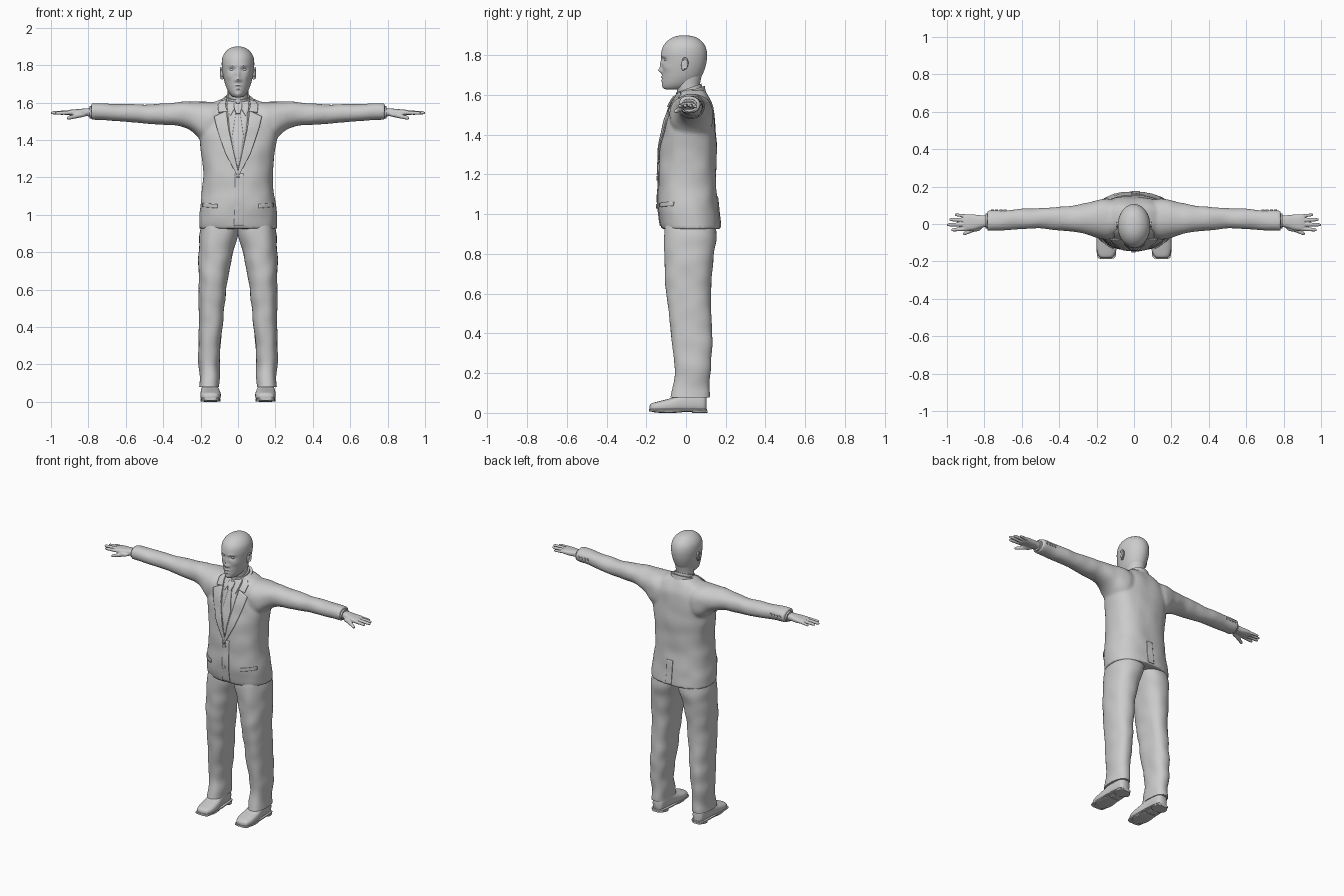
import bpy, bmesh, math
from mathutils import Vector, Matrix, noise
from mathutils.bvhtree import BVHTree


def dense(secs, k):
    # Catmull-Rom interpolation of the section tuples
    out, n = [], len(secs)
    for i in range(n - 1):
        q = [secs[max(i - 1, 0)], secs[i], secs[i + 1], secs[min(i + 2, n - 1)]]
        for j in range(k):
            t = j / k
            out.append([0.5 * (2 * b + (c - a) * t + (2 * a - 5 * b + 4 * c - d) * t * t
                               + (3 * b - a - 3 * c + d) * t ** 3) for a, b, c, d in zip(*q)])
    return out + [list(secs[-1])]


def loft(bm, secs, axis='z', p=1.0, seg=40, k=5, wob=0.0, sx=1):
    # section = (position on axis, min and max of the two other axes)
    rings = []
    for t, a0, a1, b0, b1 in dense(secs, k):
        ring = []
        for i in range(seg):
            w = 2 * math.pi * i / seg
            c, s = math.cos(w), math.sin(w)
            da = (a1 - a0) / 2 * math.copysign(abs(c) ** p, c)
            db = (b1 - b0) / 2 * math.copysign(abs(s) ** p, s)
            a, b = (a0 + a1) / 2 + da, (b0 + b1) / 2 + db
            co = {'z': (a, b, t), 'x': (t, a, b), 'y': (a, t, b)}[axis]
            if wob:
                f = noise.noise(Vector(co) * 11) * wob
                a, b = a + f * c, b + f * s
                co = {'z': (a, b, t), 'x': (t, a, b), 'y': (a, t, b)}[axis]
            ring.append(bm.verts.new((co[0] * sx, co[1], co[2])))
        rings.append(ring)
    for r, q in zip(rings, rings[1:]):
        for i in range(seg):
            j = (i + 1) % seg
            bm.faces.new((r[i], r[j], q[j], q[i]))
    bm.faces.new(rings[0])
    bm.faces.new(rings[-1])


def make(name, bm, mirror=False, voxel=0, smooth=0):
    bmesh.ops.recalc_face_normals(bm, faces=bm.faces)
    me = bpy.data.meshes.new(name)
    bm.to_mesh(me)
    bm.free()
    ob = bpy.data.objects.new(name, me)
    bpy.context.collection.objects.link(ob)
    for f in me.polygons:
        f.use_smooth = True
    if voxel:
        m = ob.modifiers.new("fuse", 'REMESH')
        m.mode, m.voxel_size, m.use_smooth_shade = 'VOXEL', voxel, True
    if smooth:
        m = ob.modifiers.new("soften", 'SMOOTH')
        m.factor, m.iterations = 0.5, smooth
    if mirror:
        ob.modifiers.new("mirror", 'MIRROR').use_mirror_merge = False
    return ob


def simple(name, secs, axis='z', mirror=False, **kw):
    bm = bmesh.new()
    loft(bm, secs, axis, **kw)
    return make(name, bm, mirror)


# jacket: torso and both sleeves fused
bm = bmesh.new()
loft(bm, [(.925, -.21, .21, -.122, .175), (.96, -.208, .208, -.132, .172), (1.03, -.204, .204, -.14, .163),
          (1.12, -.192, .192, -.14, .154), (1.2, -.187, .187, -.138, .152), (1.3, -.192, .192, -.132, .153),
          (1.38, -.204, .204, -.124, .152), (1.46, -.212, .212, -.107, .148), (1.53, -.195, .195, -.085, .14),
          (1.58, -.155, .155, -.056, .122), (1.61, -.11, .11, -.035, .105), (1.63, -.06, .06, -.01, .09)],
     p=.82, seg=64, wob=.006)
for s in (1, -1):
    loft(bm, [(.05, -.04, .11, 1.42, 1.6), (.13, -.08, .14, 1.38, 1.605), (.19, -.078, .133, 1.395, 1.605),
              (.24, -.062, .116, 1.44, 1.604), (.3, -.046, .102, 1.472, 1.602), (.4, -.034, .092, 1.482, 1.594),
              (.5, -.027, .084, 1.49, 1.588), (.6, -.03, .078, 1.498, 1.59), (.7, -.034, .074, 1.504, 1.594),
              (.785, -.036, .071, 1.507, 1.594)], 'x', p=.92, wob=.007, sx=s)
jacket = make("jacket", bm, voxel=.009, smooth=5)

bpy.context.view_layer.update()
tree = BVHTree.FromObject(jacket, bpy.context.evaluated_depsgraph_get())


def surf(x, z, side=-1):
    hit = tree.ray_cast(Vector((x, side, z)), Vector((0, -side, 0)))[0]
    return hit.y if hit else tree.find_nearest(Vector((x, side * .1, z)))[0].y


def along(line, t):
    f = t * (len(line) - 1)
    i = min(int(f), len(line) - 2)
    return Vector(line[i]).lerp(Vector(line[i + 1]), f - i)


def patch(name, left, right, off, thick=.006, side=-1, mirror=False, nu=24, nv=8):
    # cloth strip between two (x, z) lines, laid on the jacket
    bm = bmesh.new()
    g = []
    for i in range(nu + 1):
        a, b = along(left, i / nu), along(right, i / nu)
        row = []
        for j in range(nv + 1):
            q = a.lerp(b, j / nv)
            row.append(bm.verts.new((q.x, surf(q.x, q.y, side) + side * off, q.y)))
        g.append(row)
    for i in range(nu):
        for j in range(nv):
            bm.faces.new((g[i][j], g[i + 1][j], g[i + 1][j + 1], g[i][j + 1]))
    ob = make(name, bm)
    m = ob.modifiers.new("thickness", 'SOLIDIFY')
    m.thickness, m.offset = thick, 0
    if mirror:
        ob.modifiers.new("mirror", 'MIRROR').use_mirror_merge = False
    return ob


# shirt front, tie and lapels
patch("shirt_front", [(-.06, 1.6), (-.045, 1.45), (-.004, 1.25)], [(.06, 1.6), (.045, 1.45), (.004, 1.25)], .001, .003)
patch("shirt_collar_point", [(.008, 1.6), (.016, 1.57), (.04, 1.53)], [(.06, 1.61), (.056, 1.57), (.044, 1.53)], .007, .005, mirror=True)
patch("tie_blade", [(-.011, 1.545), (-.03, 1.42), (-.006, 1.26)], [(.011, 1.545), (.03, 1.42), (.006, 1.26)], .005, .005)
patch("tie_knot", [(-.021, 1.592), (-.02, 1.57), (-.011, 1.54)], [(.021, 1.592), (.02, 1.57), (.011, 1.54)], .011, .009)
patch("lapel", [(.062, 1.555), (.05, 1.46), (.022, 1.33), (-.008, 1.2)],
      [(.128, 1.525), (.112, 1.46), (.068, 1.33), (.0, 1.2)], .006, .007, mirror=True)
patch("collar_fall", [(.062, 1.615), (.066, 1.59), (.06, 1.552)], [(.092, 1.606), (.108, 1.585), (.104, 1.545)], .007, .007, mirror=True)

# front opening, pocket flaps, back vent and back seam
patch("front_edge", [(-.016, 1.22), (-.016, 1.05), (-.022, .94)], [(.03, 1.22), (.03, 1.05), (.03, .94)], .002, .005)
patch("pocket_flap", [(.11, 1.056), (.11, 1.035)], [(.188, 1.062), (.188, 1.042)], .003, .006, mirror=True, nu=4)
patch("back_vent", [(-.012, 1.09), (-.012, .935)], [(.03, 1.09), (.03, .935)], .001, .007, side=1)


def button(bm, co, r):
    m = Matrix.Translation(co) @ Matrix.Rotation(math.pi / 2, 4, 'X')
    bmesh.ops.create_cone(bm, cap_ends=True, segments=16, radius1=r, radius2=r, depth=.008, matrix=m)


# buttons on the front and on the sleeve cuffs
bm = bmesh.new()
for z in (1.18, 1.04):
    button(bm, (-.003, surf(-.003, z) - .006, z), .011)
for s in (1, -1):
    for x in (.69, .712, .734, .756):
        button(bm, (x * s, surf(x * s, 1.555, 1) + .001, 1.555), .008)
make("buttons", bm)

# jacket and shirt collars, both higher at the back
for name, w, y0, y1, z0, z1 in (("shirt_collar", .063, -.05, .078, 1.575, 1.637),
                                ("jacket_collar", .078, -.038, .094, 1.565, 1.62)):
    ob = simple(name, [(z0, -w - .012, w + .012, y0 - .01, y1 + .014), ((z0 + z1) / 2, -w - .004, w + .004, y0 - .003, y1 + .005),
                       (z1, -w, w, y0, y1)])
    for v in ob.data.vertices:
        v.co.z += .35 * (v.co.y - .02)

# trousers
simple("trouser_leg", [(.078, .099, .207, -.082, .115), (.11, .1, .207, -.074, .118), (.2, .099, .208, -.058, .122),
                       (.3, .092, .21, -.064, .13), (.4, .083, .211, -.077, .133), (.5, .073, .208, -.09, .127),
                       (.6, .061, .207, -.099, .125), (.7, .044, .21, -.105, .13), (.8, .024, .211, -.108, .141),
                       (.88, .002, .207, -.11, .153), (.95, -.012, .195, -.11, .15)],
       mirror=True, p=.85, wob=.008)

# shoes: upper, sole and heel
simple("shoe_upper", [(-.183, .135, .163, .015, .035), (-.172, .108, .188, .006, .048), (-.13, .093, .2, .004, .06),
                      (-.07, .094, .201, .004, .076), (-.01, .103, .196, .004, .1), (.05, .107, .193, .004, .105),
                      (.09, .114, .187, .004, .1), (.104, .13, .17, .01, .085)], 'y', mirror=True, p=.75)
for name, z0, z1, y0, y1 in (("shoe_sole", .008, .02, -.186, .106), ("shoe_heel", 0, .012, .03, .108)):
    m = (y0 + y1) / 2
    simple(name, [(y0, .118, .18, z0, z1), (y0 + .02, .097, .198, z0, z1), (m, .095, .201, z0, z1),
                  (y1 - .02, .106, .193, z0, z1), (y1, .125, .176, z0, z1)], 'y', mirror=True, p=.4, k=4)
simple("shoe_ball", [(-.16, .12, .18, .002, .014), (-.12, .098, .197, 0, .014), (-.06, .1, .197, 0, .014),
                     (-.02, .115, .185, .003, .014)], 'y', mirror=True, p=.5)

# head with a sculpted face
simple_head = simple("head", [(1.628, -.016, .016, -.1, -.03), (1.634, -.032, .032, -.112, .01), (1.655, -.05, .05, -.119, .045),
                              (1.69, -.066, .066, -.12, .076), (1.73, -.077, .077, -.121, .094), (1.77, -.084, .084, -.124, .104),
                              (1.81, -.087, .087, -.125, .106), (1.845, -.082, .082, -.115, .097), (1.872, -.066, .066, -.093, .077),
                              (1.89, -.043, .043, -.065, .05), (1.898, -.02, .02, -.036, .018), (1.9, -.002, .002, -.012, -.008)],
                     seg=128, k=6)
bumps = [(0, 1.745, .01, .026, -.009), (0, 1.723, .012, .011, -.015), (.014, 1.718, .008, .008, -.006),
         (.032, 1.777, .017, .011, .011), (.03, 1.797, .022, .007, -.004), (0, 1.689, .02, .006, -.007),
         (0, 1.672, .016, .006, -.006), (0, 1.681, .022, .003, .004), (0, 1.645, .02, .012, -.004),
         (.05, 1.738, .018, .018, -.005)]
for v in simple_head.data.vertices:
    if v.co.y < -.03:
        x, z = abs(v.co.x), v.co.z
        v.co.y += sum(d * math.exp(-((x - bx) / w) ** 2 - ((z - bz) / h) ** 2) for bx, bz, w, h, d in bumps)
simple("neck", [(1.54, -.066, .066, -.04, .085), (1.6, -.056, .056, -.043, .075), (1.65, -.055, .055, -.05, .07),
                (1.7, -.058, .058, -.06, .08)])


def ball(bm, co, size, tilt=0):
    m = Matrix.Translation(co) @ Matrix.Rotation(tilt, 4, 'X') @ Matrix.Diagonal((*size, 1))
    bmesh.ops.create_uvsphere(bm, u_segments=20, v_segments=12, radius=1, matrix=m)


# eyes and ears
bm = bmesh.new()
ball(bm, (.032, -.098, 1.776), (.014, .012, .009))
make("eye", bm, mirror=True)
bm = bmesh.new()
ball(bm, (.085, -.008, 1.757), (.008, .016, .032), -.2)
bmesh.ops.create_uvsphere(bm, u_segments=12, v_segments=8, radius=.008, matrix=Matrix.Translation((.084, -.014, 1.73)))
for i in range(13):
    w = -1.6 + i * .32
    ball(bm, (.093, -.006 + .014 * math.cos(w), 1.759 + .026 * math.sin(w)), (.005, .005, .005))
make("ear", bm, mirror=True, voxel=.0025, smooth=3)

# shirt cuffs and hands with fingers
simple("shirt_cuff", [(.76, -.024, .058, 1.513, 1.583), (.795, -.024, .056, 1.515, 1.58)], 'x', mirror=True)
bm = bmesh.new()
loft(bm, [(.77, -.014, .045, 1.523, 1.57), (.81, -.018, .046, 1.527, 1.569), (.85, -.03, .05, 1.526, 1.565),
          (.89, -.035, .052, 1.53, 1.562), (.912, -.03, .046, 1.535, 1.558)], 'x', p=.8)
fingers = [((.88, -.024, 1.546), (.978, -.032, 1.543), .0105), ((.88, -.002, 1.547), (1.0, -.004, 1.545), .011),
           ((.88, .02, 1.547), (.988, .024, 1.544), .0105), ((.88, .04, 1.545), (.958, .05, 1.541), .009),
           ((.81, -.01, 1.54), (.915, -.054, 1.516), .0125)]
for a, b, r in fingers:
    secs = []
    for t, f in ((0, 1), (.35, 1.05), (.6, .93), (.85, .85), (.96, .6), (1, .2)):
        q = Vector(a).lerp(Vector(b), t)
        secs.append((q.x, q.y - r * f, q.y + r * f, q.z - r * f, q.z + r * f))
    loft(bm, secs, 'x', seg=16, k=3)
ball(bm, (.85, -.024, 1.535), (.035, .016, .015))
make("hand", bm, mirror=True, voxel=.0032, smooth=3)

# smooth shading with sharp edges kept
bpy.ops.object.select_all(action='SELECT')
bpy.context.view_layer.objects.active = jacket
bpy.ops.object.shade_smooth_by_angle(angle=math.radians(45))
